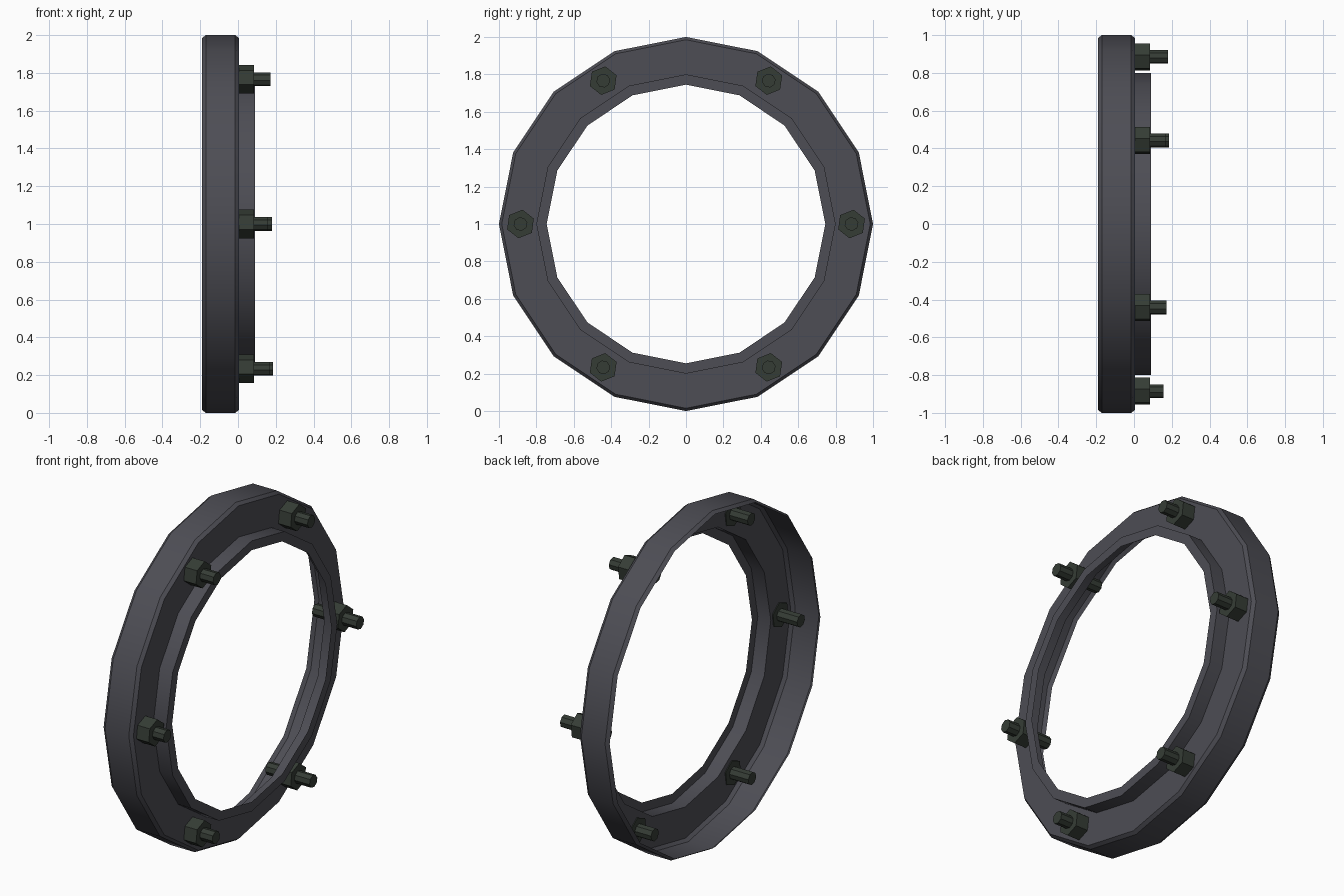
import bpy
import bmesh
from math import cos, sin, pi, radians
from mathutils import Matrix, Vector

cube = bpy.data.objects.get("Cube")
if cube:
    bpy.data.objects.remove(cube, do_unlink=True)


def make_material(name, rgb):
    mat = bpy.data.materials.new(name)
    mat.use_nodes = True
    mat.diffuse_color = (*rgb, 1)
    mat.node_tree.nodes["Principled BSDF"].inputs["Base Color"].default_value = (*rgb, 1)
    return mat


ring_grey = make_material("slate grey", (0.075, 0.075, 0.09))
bolt_green = make_material("dark green metal", (0.036, 0.046, 0.036))


def add_object(name, bm, mat):
    mesh = bpy.data.meshes.new(name)
    bm.to_mesh(mesh)
    bm.free()
    mesh.materials.append(mat)
    obj = bpy.data.objects.new(name, mesh)
    bpy.context.collection.objects.link(obj)
    return obj


# Flanged ring: an open sheet profile (x, radius) turned about the x axis
def flange_ring(profile, sides):
    bm = bmesh.new()
    loops = [[bm.verts.new((x, r * cos(2 * pi * j / sides), 1 + r * sin(2 * pi * j / sides)))
              for j in range(sides)] for x, r in profile]
    for a, b in zip(loops, loops[1:]):
        for j in range(sides):
            k = (j + 1) % sides
            bm.faces.new((a[j], a[k], b[k], b[j]))
    return add_object("flange_ring", bm, ring_grey)


profile = [(-0.19, 0.985), (-0.17, 1.0), (-0.015, 1.0), (0.005, 0.985),
           (0.005, 0.80), (0.09, 0.80), (0.09, 0.745)]
ring = flange_ring(profile, 16)
bpy.ops.object.select_all(action='DESELECT')
ring.select_set(True)
bpy.context.view_layer.objects.active = ring
bpy.ops.object.shade_smooth_by_angle(angle=radians(30))


# Prism along x, used for the nuts and the bolts
def prism(name, x0, x1, y, z, radius, sides, turn):
    bm = bmesh.new()
    bmesh.ops.create_cone(bm, cap_ends=True, segments=sides, radius1=radius,
                          radius2=radius, depth=x1 - x0)
    bm.transform(Matrix.Translation(Vector(((x0 + x1) / 2, y, z)))
                 @ Matrix.Rotation(turn, 4, 'X')
                 @ Matrix.Rotation(pi / 2, 4, 'Y'))
    return add_object(name, bm, bolt_green)


# Six bolts around the ring, each driven in to a slightly different depth
tips = [0.18, 0.17, 0.172, 0.157, 0.166, 0.184]
for i, tip in enumerate(tips):
    a = i * pi / 3
    y, z = 0.885 * cos(a), 1 + 0.885 * sin(a)
    prism(f"nut_{i + 1}", 0.0, 0.085, y, z, 0.077, 6, radians(22))
    prism(f"bolt_{i + 1}", tip - 0.29, tip, y, z, 0.037, 8, radians(10))
